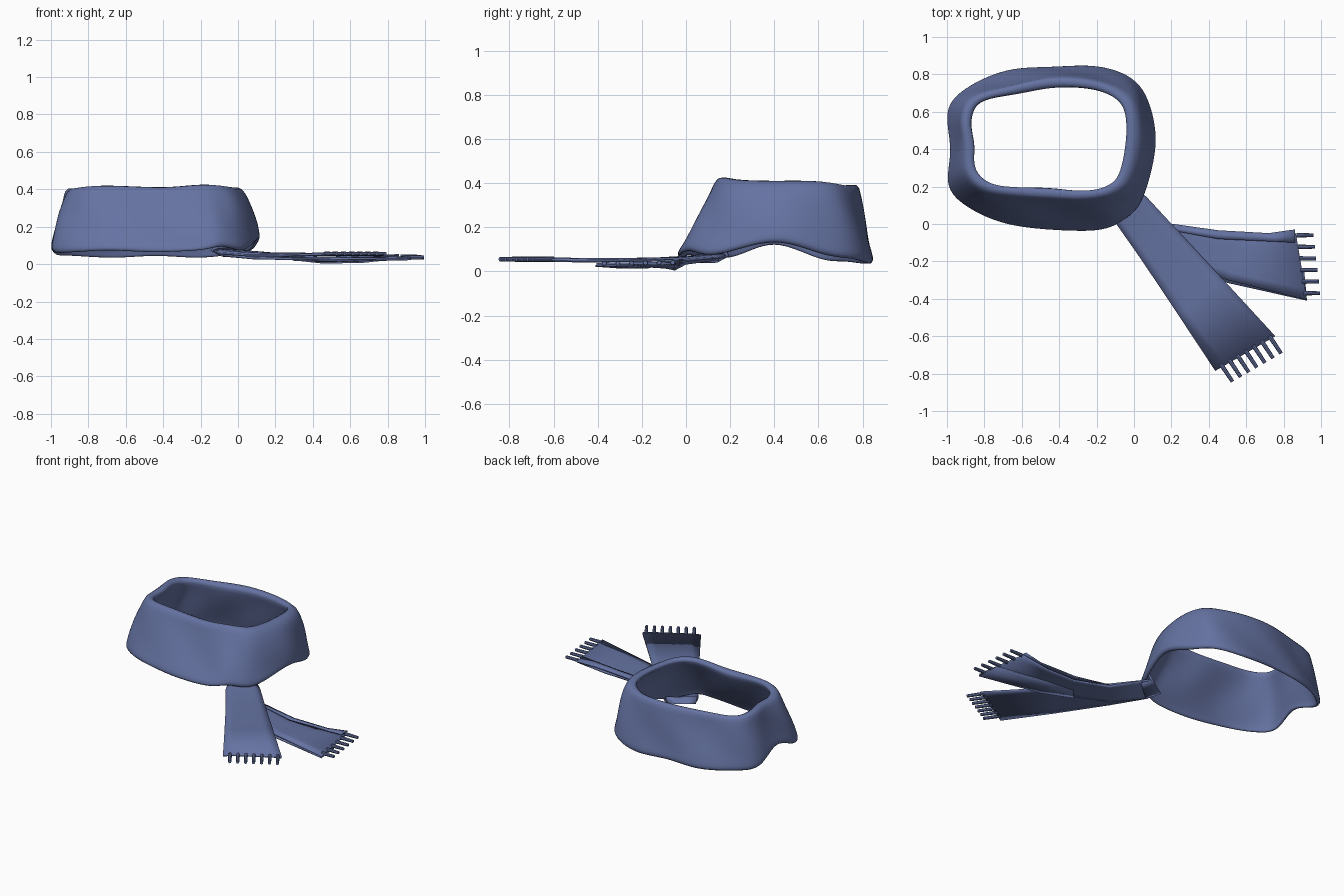
import bpy, bmesh, math
from mathutils import Vector

if "Cube" in bpy.data.objects:
    bpy.data.objects.remove(bpy.data.objects["Cube"])

mat = bpy.data.materials.new("blue_wool")
mat.diffuse_color = (0.13, 0.17, 0.36, 1)
mat.use_nodes = True
mat.node_tree.nodes["Principled BSDF"].inputs["Base Color"].default_value = mat.diffuse_color


def make_object(name, verts, faces, solid=0, subdiv=0):
    mesh = bpy.data.meshes.new(name)
    mesh.from_pydata(verts, [], faces)
    bm = bmesh.new()
    bm.from_mesh(mesh)
    bmesh.ops.recalc_face_normals(bm, faces=bm.faces)
    bm.to_mesh(mesh)
    bm.free()
    mesh.shade_smooth()
    mesh.materials.append(mat)
    ob = bpy.data.objects.new(name, mesh)
    bpy.context.collection.objects.link(ob)
    if solid:
        m = ob.modifiers.new("thickness", 'SOLIDIFY')
        m.thickness, m.offset = solid, 0
    if subdiv:
        m = ob.modifiers.new("smooth", 'SUBSURF')
        m.levels = m.render_levels = subdiv
    return ob


def smooth_by_angle(ob):
    bpy.context.view_layer.objects.active = ob
    ob.select_set(True)
    bpy.ops.object.shade_smooth_by_angle(angle=math.radians(40))
    ob.select_set(False)


def catmull(p0, p1, p2, p3, t):
    return [0.5 * (2 * b + (c - a) * t + (2 * a - 5 * b + 4 * c - d) * t * t
            + (3 * b - a - 3 * c + d) * t ** 3) for a, b, c, d in zip(p0, p1, p2, p3)]


# Neck loop: hem x, y, rim x, y, hem z, flare exponent, counter-clockwise
stations = [
    (0.12, 0.40, 0.00, 0.45, 0.13, 0.5),
    (0.09, 0.64, -0.01, 0.62, 0.07, 0.55),
    (0.00, 0.78, -0.08, 0.71, 0.05, 0.75),
    (-0.19, 0.85, -0.22, 0.765, 0.03, 1.0),
    (-0.44, 0.85, -0.45, 0.78, 0.04, 1.2),
    (-0.68, 0.83, -0.69, 0.73, 0.03, 1.2),
    (-0.89, 0.74, -0.87, 0.67, 0.04, 1.0),
    (-1.00, 0.62, -0.92, 0.56, 0.05, 0.9),
    (-0.99, 0.40, -0.90, 0.42, 0.12, 0.8),
    (-1.00, 0.20, -0.89, 0.28, 0.06, 0.75),
    (-0.89, 0.08, -0.80, 0.19, 0.06, 0.85),
    (-0.70, -0.01, -0.62, 0.155, 0.07, 1.1),
    (-0.45, -0.045, -0.40, 0.14, 0.06, 1.2),
    (-0.20, -0.05, -0.24, 0.14, 0.07, 1.2),
    (-0.07, 0.00, -0.12, 0.17, 0.09, 0.9),
    (0.05, 0.12, -0.04, 0.25, 0.07, 0.65),
]
heights = [0, 0.05, 0.14, 0.3, 0.5, 0.7, 0.88, 1]
n, sub = len(stations), 4
verts, faces = [], []
for i in range(n):
    for k in range(sub):
        hx, hy, rx, ry, hz, p = catmull(stations[i - 1], stations[i], stations[(i + 1) % n],
                                        stations[(i + 2) % n], k / sub)
        a = 2 * math.pi * (i + k / sub) / n
        rim_z = 0.43 - 0.045 * ry + 0.02 * max(0, rx + 0.4) + 0.005 * math.sin(5 * a)
        inward = (Vector((-0.45, 0.45)) - Vector((rx, ry))).normalized()
        outer, inner = [], []
        for h in heights:
            w = (1 - h) ** p
            wave = 0.008 * math.sin(math.pi * h) * math.sin(7 * a + 5 * h)
            curl = 0.022 if h == 0 else 0
            x = rx + (hx - rx) * w - inward.x * (wave - curl)
            y = ry + (hy - ry) * w - inward.y * (wave - curl)
            z = hz + (rim_z - hz) * h
            t = 0.03 + 0.03 * h - curl * 0.7
            outer.append((x, y, z))
            inner.append((x + inward.x * t, y + inward.y * t, z + 0.008 - 0.02 * h))
        verts += outer + inner[::-1]
m, total = 2 * len(heights), n * sub
for i in range(total):
    for j in range(m):
        i2, j2 = (i + 1) % total, (j + 1) % m
        faces.append((i * m + j, i2 * m + j, i2 * m + j2, i * m + j2))
make_object("neck_loop", verts, faces, subdiv=1)


def tail(name, sections, fold, thick):
    """Cloth strip through left/right edge pairs; fold gives height offsets across it."""
    verts, faces, c = [], [], len(fold)
    for s, (l, r) in enumerate(sections):
        grow = s / (len(sections) - 1)
        for j, f in enumerate(fold):
            p = Vector(l).lerp(Vector(r), j / (c - 1))
            verts.append((p.x, p.y, p.z + f * (1 - 0.6 * grow)))
    for s in range(len(sections) - 1):
        for j in range(c - 1):
            q = s * c + j
            faces.append((q, q + 1, q + c + 1, q + c))
    smooth_by_angle(make_object(name, verts, faces, solid=thick))


def fringe(name, start, end, direction, count):
    """Row of small tassels along the end of a tail."""
    bm = bmesh.new()
    d = Vector(direction)
    rot = d.to_track_quat('Z', 'Y').to_matrix().to_4x4()
    for i in range(count):
        rot.translation = Vector(start).lerp(Vector(end), i / (count - 1)) + d * 0.4
        bmesh.ops.create_cone(bm, cap_ends=True, segments=8, radius1=0.012, radius2=0.010,
                              depth=d.length * 1.2, matrix=rot)
    mesh = bpy.data.meshes.new(name)
    bm.to_mesh(mesh)
    bm.free()
    mesh.materials.append(mat)
    ob = bpy.data.objects.new(name, mesh)
    bpy.context.collection.objects.link(ob)
    smooth_by_angle(ob)


# Upper tail, running out from under the front right corner
tail("upper_tail", [
    ((-0.13, 0.08, 0.075), (0.02, 0.18, 0.075)),
    ((-0.10, 0.01, 0.063), (0.07, 0.14, 0.065)),
    ((0.04, -0.19, 0.052), (0.20, 0.00, 0.055)),
    ((0.24, -0.49, 0.05), (0.47, -0.29, 0.052)),
    ((0.435, -0.785, 0.055), (0.755, -0.60, 0.055))],
    [-0.006, 0.004, 0.005, 0.005, 0.005, 0.004, -0.006], 0.012)
fringe("upper_tail_fringe", (0.475, -0.765, 0.055), (0.735, -0.615, 0.055), (0.052, -0.078, 0), 7)

# Lower tail, fanning to the right beneath the upper one
tail("lower_tail", [
    ((-0.08, 0.02, 0.05), (0.06, 0.15, 0.06)),
    ((0.08, -0.14, 0.035), (0.20, 0.00, 0.04)),
    ((0.30, -0.23, 0.03), (0.45, -0.05, 0.012)),
    ((0.50, -0.30, 0.03), (0.66, -0.055, 0.014)),
    ((0.925, -0.405, 0.033), (0.865, -0.05, 0.035))],
    [-0.004, 0.004, 0.002, 0.004, 0.004, 0.004, -0.004], 0.012)
fringe("lower_tail_fringe", (0.92, -0.37, 0.036), (0.885, -0.06, 0.04), (0.075, 0, 0), 6)

# Folded-over upper edge of the lower tail
tail("lower_tail_fold", [
    ((0.18, -0.03, 0.05), (0.20, 0.00, 0.045)),
    ((0.45, -0.08, 0.035), (0.45, -0.035, 0.028)),
    ((0.77, -0.095, 0.045), (0.72, -0.05, 0.035)),
    ((0.86, -0.10, 0.05), (0.86, -0.03, 0.045))],
    [0, 0.006, 0], 0.008)

# Second layer along the lower edge of the lower tail
tail("lower_tail_layer", [
    ((0.30, -0.235, 0.022), (0.36, -0.16, 0.02)),
    ((0.50, -0.315, 0.018), (0.56, -0.18, 0.016)),
    ((0.925, -0.41, 0.025), (0.91, -0.25, 0.025))],
    [0, 0.001, 0], 0.008)

# Knot flap tucked inside the loop
tail("knot_flap", [
    ((-0.13, 0.06, 0.105), (0.03, 0.18, 0.105)),
    ((-0.14, 0.09, 0.07), (0.01, 0.19, 0.07)),
    ((-0.08, 0.02, 0.045), (0.06, 0.14, 0.045))],
    [0, -0.004, -0.004, 0], 0.012)
